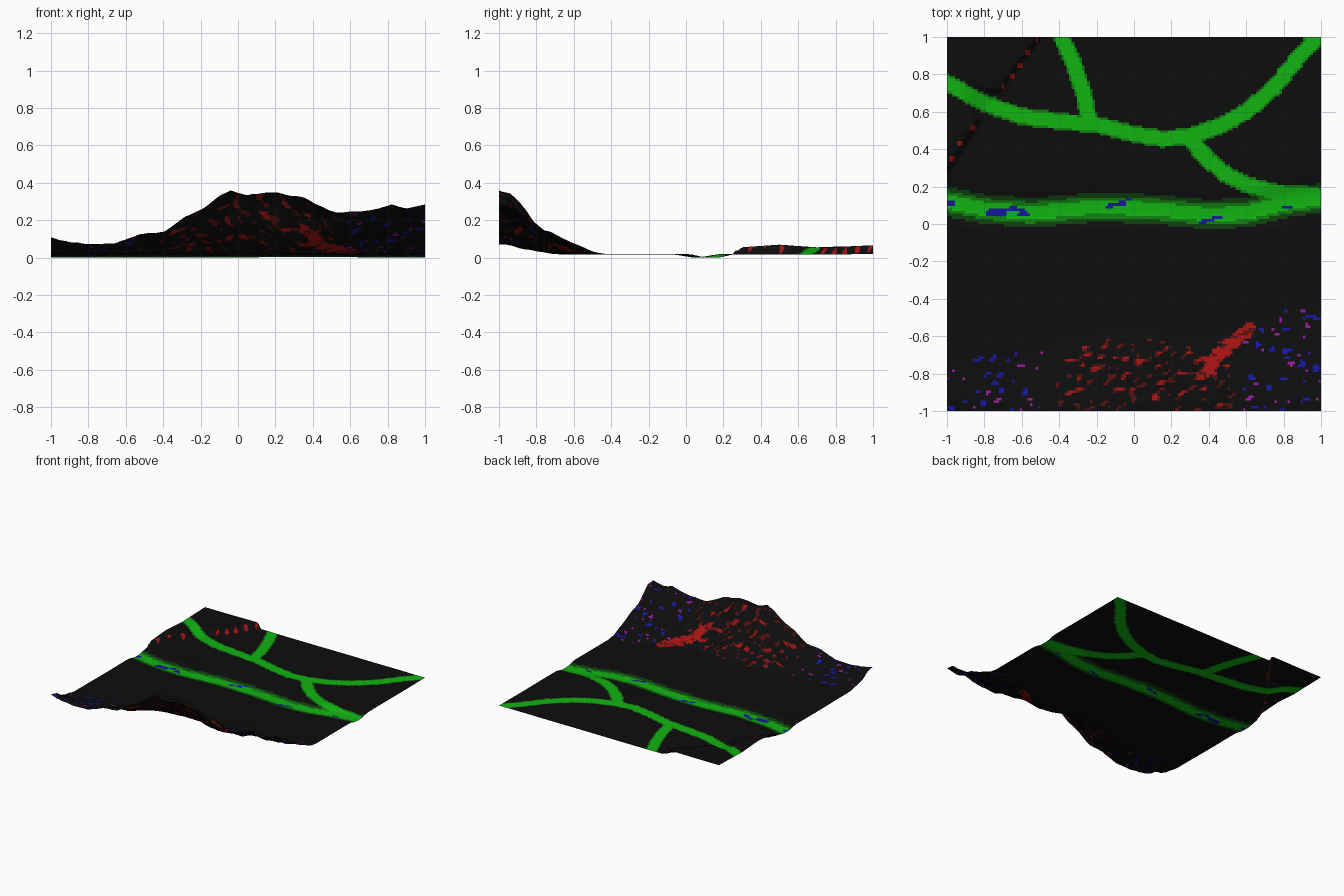
import bpy, bmesh, math
from mathutils import Vector, noise

if "Cube" in bpy.data.objects:
    bpy.data.objects.remove(bpy.data.objects["Cube"])

N = 144  # grid cells per side

# Profiles read as (position, value)
RIDGE = [(-1, .11), (-.9, .085), (-.8, .075), (-.66, .075), (-.52, .13), (-.4, .137), (-.28, .22), (-.2, .255),
         (-.1, .33), (-.04, .36), (.05, .335), (.17, .35), (.35, .325), (.45, .27), (.53, .24), (.6, .25),
         (.7, .25), (.82, .285), (.9, .265), (1, .285)]
FOOT = [(-1, -.68), (-.5, -.66), (-.2, -.56), (.1, -.54), (.35, -.62), (.62, -.5), (.85, -.43), (1, -.42)]
SLOPE = [(0, 0), (.12, .04), (.35, .24), (.6, .5), (.75, .78), (.87, .96), (1, 1)]
PLATEAU = [(.3, .055), (.5, .07), (.7, .055), (1, .065)]

RIVER = [(-1, .12), (-.8, .08), (-.55, .06), (-.2, .09), (.1, .08), (.4, .05), (.6, .06), (.8, .11), (1, .14)]
ROADS = [
    [(-1, .755), (-.8, .645), (-.6, .575), (-.4, .55), (-.2, .53), (0, .48), (.15, .455), (.28, .465), (.45, .52),
     (.6, .6), (.75, .73), (.87, .88), (.95, .97), (1.03, 1.03)],
    [(-.4, 1.03), (-.32, .85), (-.27, .7), (-.24, .55)],
    [(.3, .45), (.4, .34), (.5, .26), (.6, .21), (.75, .17), (1, .15)]]
CLIFF = [(-1, .28), (-.85, .52), (-.68, .77), (-.49, 1.02)]
CLIFF_DOTS = [(-.97, .35), (-.93, .43), (-.86, .51), (-.7, .74), (-.65, .79), (-.61, .85), (-.57, .91), (-.52, .98)]


def lerp(points, x):
    if x <= points[0][0]:
        return points[0][1]
    for (a, u), (b, v) in zip(points, points[1:]):
        if x <= b:
            return u + (v - u) * (x - a) / (b - a)
    return points[-1][1]


def smooth(a, b, x):
    t = min(1, max(0, (x - a) / (b - a)))
    return t * t * (3 - 2 * t)


def path_distance(path, x, y):
    best = 9
    for (ax, ay), (bx, by) in zip(path, path[1:]):
        dx, dy = bx - ax, by - ay
        t = min(1, max(0, ((x - ax) * dx + (y - ay) * dy) / (dx * dx + dy * dy)))
        best = min(best, math.hypot(x - ax - t * dx, y - ay - t * dy))
    return best


def rough(x, y, scale, seed=0):
    return noise.noise(Vector((x * scale, y * scale, seed + .5)))


def height(x, y):
    z = .019 + .002 * rough(x, y, 3)
    # river bed
    bed = .013 + .005 * smooth(0, .4, abs(x - .35))
    z -= bed * (1 - smooth(.02, .13, path_distance(RIVER, x, y)))
    # mountain range along the front edge
    foot = lerp(FOOT, x) + .03 * rough(x, y, 6, 3)
    if y < foot:
        t = min(1, (foot - y) / (foot + 1))
        shape = lerp(SLOPE, t)
        wobble = 1 + (1 - t) * (.5 * rough(x, y, 7, 5) + .25 * rough(x, y, 15, 7))
        z += (lerp(RIDGE, x + .03 * (1 - t) * rough(x, y, 9, 2)) - .02) * shape * wobble
        z += .012 * shape * (1 - t * .6) * rough(x, y, 22, 9)
    # raised corner with a road ramp through its cliff
    if y > .25 and x < -.4:
        edge = lerp([(b, a) for a, b in CLIFF], y)
        ramp = 1 - smooth(.04, .1, path_distance(ROADS[0], x, y))
        width = .03 + .2 * ramp
        z += (lerp(PLATEAU, y) - .019) * smooth(0, width, edge + .015 - x)
    return z


def paint(x, y, steep):
    """Pick the paint layer for one face."""
    road = min(path_distance(r, x, y) for r in ROADS)
    river = path_distance(RIVER, x, y)
    # dashes of blue along the river banks
    if river < .06 and rough(x * .35, y, 19, 11) > .5:
        return "blue"
    if road < .036 or river < .036:
        return "green"
    if road < .046 or river < .055:
        return "green_mid"
    if river < .078:
        return "green_dark"
    if any(abs(x - a) < .012 and abs(y - b) < .014 for a, b in CLIFF_DOTS):
        return "red"
    # broken colour on the mountains
    if y < lerp(FOOT, x) - .02:
        u, v = x + .5 * y, y - .45 * x
        speck = noise.noise(Vector((u * 16, v * 30, 4)))
        ridge = path_distance([(.37, -.8), (.45, -.7), (.62, -.56)], x, y)
        if ridge < .035 + .02 * speck:
            return "red" if speck > -.15 else "red_dark"
        if -.42 < x < .55:
            return "red" if speck > .42 and steep > .2 else "red_dark" if speck > .22 and steep > .2 else "ground"
        if x < -.48 or x > .58:
            if speck > .4:
                return "blue"
            if speck < -.47:
                return "magenta"
    return "ground"


COLORS = {"ground": (.004, .004, .004), "green": (.006, .46, .006), "green_mid": (.005, .2, .005),
          "green_dark": (.004, .05, .004), "red": (.36, .006, .006), "red_dark": (.09, .005, .005),
          "blue": (.008, .008, .35), "magenta": (.3, .008, .3)}

mesh = bpy.data.meshes.new("terrain")
for name, rgb in COLORS.items():
    mat = bpy.data.materials.new(name)
    mat.diffuse_color = (*rgb, 1)
    mat.use_nodes = True
    mat.node_tree.nodes["Principled BSDF"].inputs["Base Color"].default_value = mat.diffuse_color
    mesh.materials.append(mat)
slots = list(COLORS)

# Terrain sheet
bm = bmesh.new()
bmesh.ops.create_grid(bm, x_segments=N, y_segments=N, size=1)
for v in bm.verts:
    v.co.z = height(v.co.x, v.co.y)
low = min(v.co.z for v in bm.verts)
for v in bm.verts:
    v.co.z -= low
bm.normal_update()
for f in bm.faces:
    c = f.calc_center_median()
    f.material_index = slots.index(paint(c.x, c.y, 1 - f.normal.z + .15))
    f.smooth = True
bm.to_mesh(mesh)
bm.free()
terrain = bpy.data.objects.new("terrain", mesh)
bpy.context.collection.objects.link(terrain)
